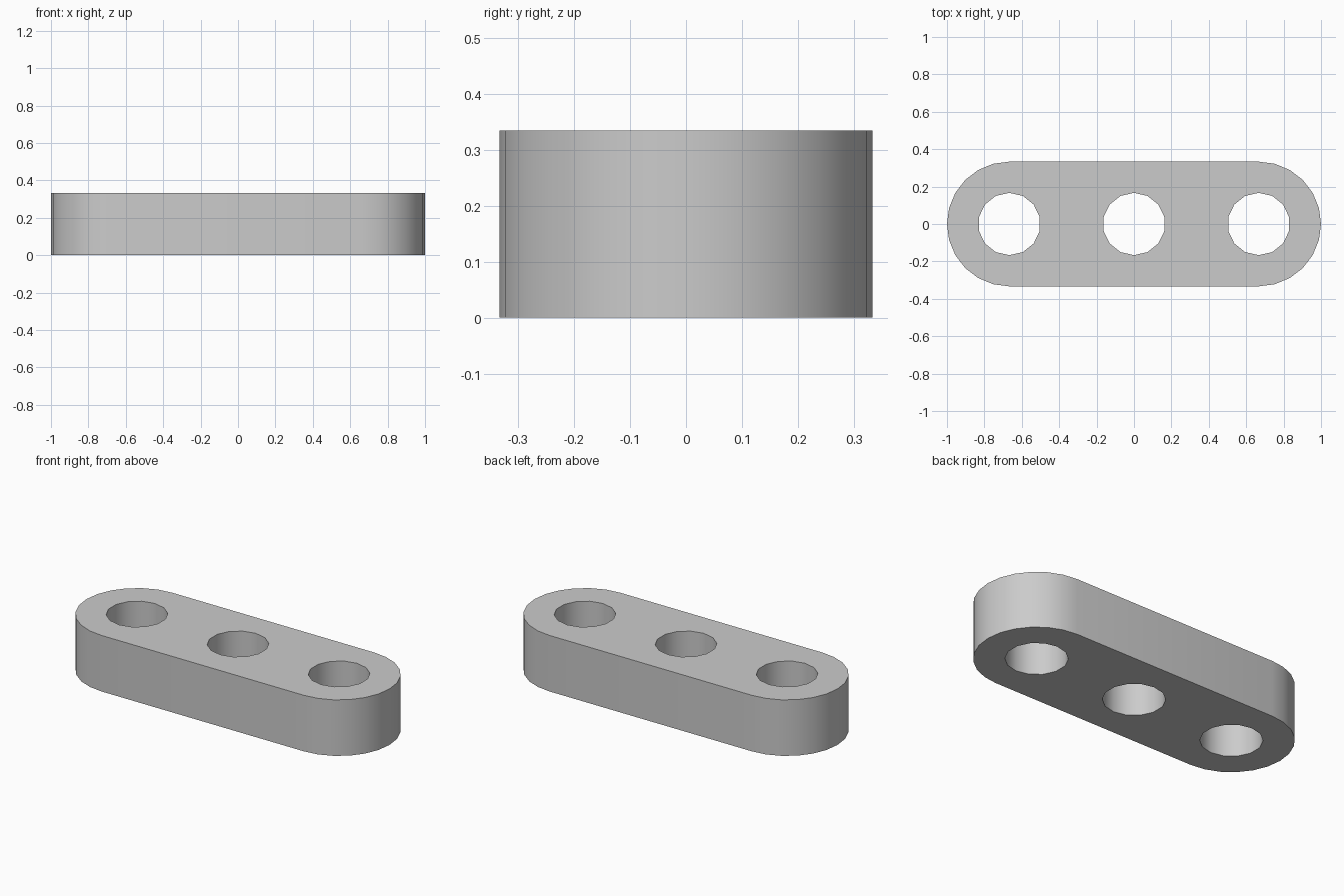
import bpy, bmesh
from math import sin, cos, pi

HALF = 2 / 3        # distance from centre to each end hole
OUTER = 1 / 3       # radius of the rounded ends
HOLE = 1 / 6        # radius of the holes
HEIGHT = 0.334
END_STEPS = 12      # segments in each rounded end
HOLE_SIDES = 14

cube = bpy.data.objects.get("Cube")
if cube:
    bpy.data.objects.remove(cube, do_unlink=True)

# Single grey material
grey = bpy.data.materials.new("light_grey")
grey.use_nodes = True
colour = (0.6, 0.6, 0.6, 1)
grey.diffuse_color = colour
grey.node_tree.nodes["Principled BSDF"].inputs["Base Color"].default_value = colour


def add_loop(bm, points):
    """Closed ring of edges on the ground."""
    verts = [bm.verts.new((x, y, 0)) for x, y in points]
    return [bm.edges.new((a, b)) for a, b in zip(verts, verts[1:] + verts[:1])]


# Stadium outline with round ends
outline = []
for side, start in ((1, -pi / 2), (-1, pi / 2)):
    for i in range(END_STEPS + 1):
        a = start + pi * i / END_STEPS
        outline.append((side * HALF + OUTER * cos(a), OUTER * sin(a)))

bm = bmesh.new()
edges = add_loop(bm, outline)

# Three holes in a row
for cx in (-HALF, 0, HALF):
    angles = [pi / 2 + 2 * pi * i / HOLE_SIDES for i in range(HOLE_SIDES)]
    edges += add_loop(bm, [(cx + HOLE * cos(a), HOLE * sin(a)) for a in angles])

# Fill between the loops and raise into a solid bar
bmesh.ops.triangle_fill(bm, edges=edges, use_beauty=True)
raised = bmesh.ops.extrude_face_region(bm, geom=bm.faces[:], use_keep_orig=True)
top = [g for g in raised["geom"] if isinstance(g, bmesh.types.BMVert)]
bmesh.ops.translate(bm, verts=top, vec=(0, 0, HEIGHT))
bmesh.ops.recalc_face_normals(bm, faces=bm.faces[:])

mesh = bpy.data.meshes.new("three_hole_bar")
bm.to_mesh(mesh)
bm.free()
mesh.materials.append(grey)
bar = bpy.data.objects.new("three_hole_bar", mesh)
bpy.context.collection.objects.link(bar)

# Smooth round walls with crisp rims
bpy.ops.object.select_all(action='DESELECT')
bar.select_set(True)
bpy.context.view_layer.objects.active = bar
bpy.ops.object.shade_smooth_by_angle(angle=pi / 5)
